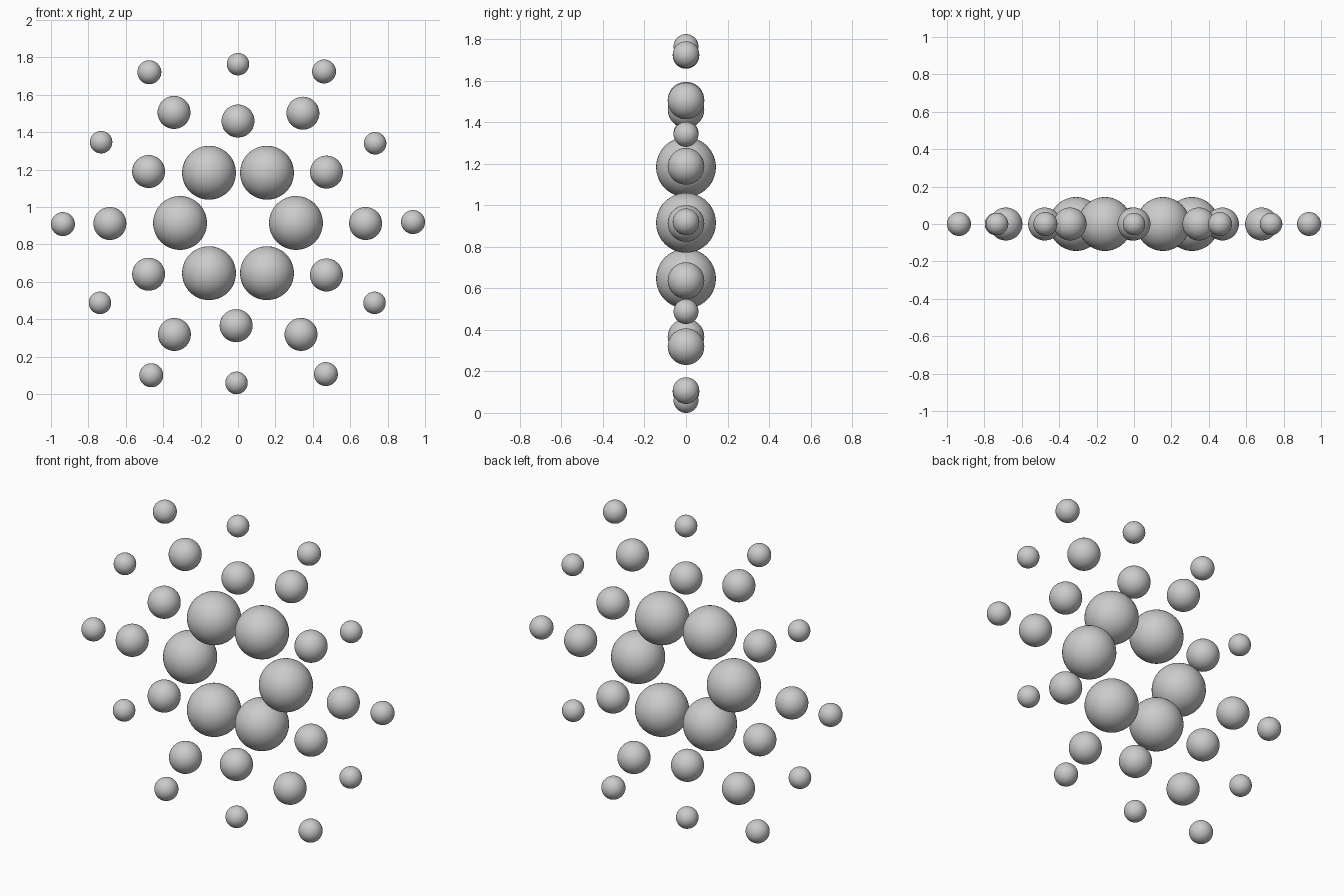
import bpy
from math import cos, sin, radians

CENTRE_Z = 0.915


def ball(name, x, z, r):
    bpy.ops.mesh.primitive_uv_sphere_add(segments=48, ring_count=24, radius=r, location=(x, 0, z))
    bpy.context.object.name = name
    bpy.ops.object.shade_smooth()


# inner ring: six large balls in a hexagon
for i in range(6):
    a = radians(60 * i)
    ball(f"large_ball_{i + 1}", 0.31 * cos(a), CENTRE_Z + 0.31 * sin(a), 0.144)

# middle ring: medium balls, slightly irregular
medium = [(0, 1.46), (0.347, 1.502), (0.473, 1.187), (0.682, 0.912),
          (0.473, 0.637), (0.337, 0.319), (-0.01, 0.366), (-0.34, 0.319),
          (-0.478, 0.641), (-0.685, 0.912), (-0.478, 1.19), (-0.342, 1.506)]
for i, (x, z) in enumerate(medium):
    ball(f"medium_ball_{i + 1}", x, z, 0.088)

# outer ring: alternating smaller and slightly larger small balls
outer = [(0, 1.764), (0.46, 1.725), (0.733, 1.341), (0.936, 0.92),
         (0.73, 0.488), (0.47, 0.107), (-0.008, 0.06), (-0.464, 0.101),
         (-0.738, 0.488), (-0.936, 0.909), (-0.732, 1.347), (-0.474, 1.721)]
radii = [0.06, 0.064, 0.06, 0.064, 0.06, 0.064, 0.06, 0.064, 0.06, 0.064, 0.06, 0.064]
for i, ((x, z), r) in enumerate(zip(outer, radii)):
    ball(f"small_ball_{i + 1}", x, z, r)
